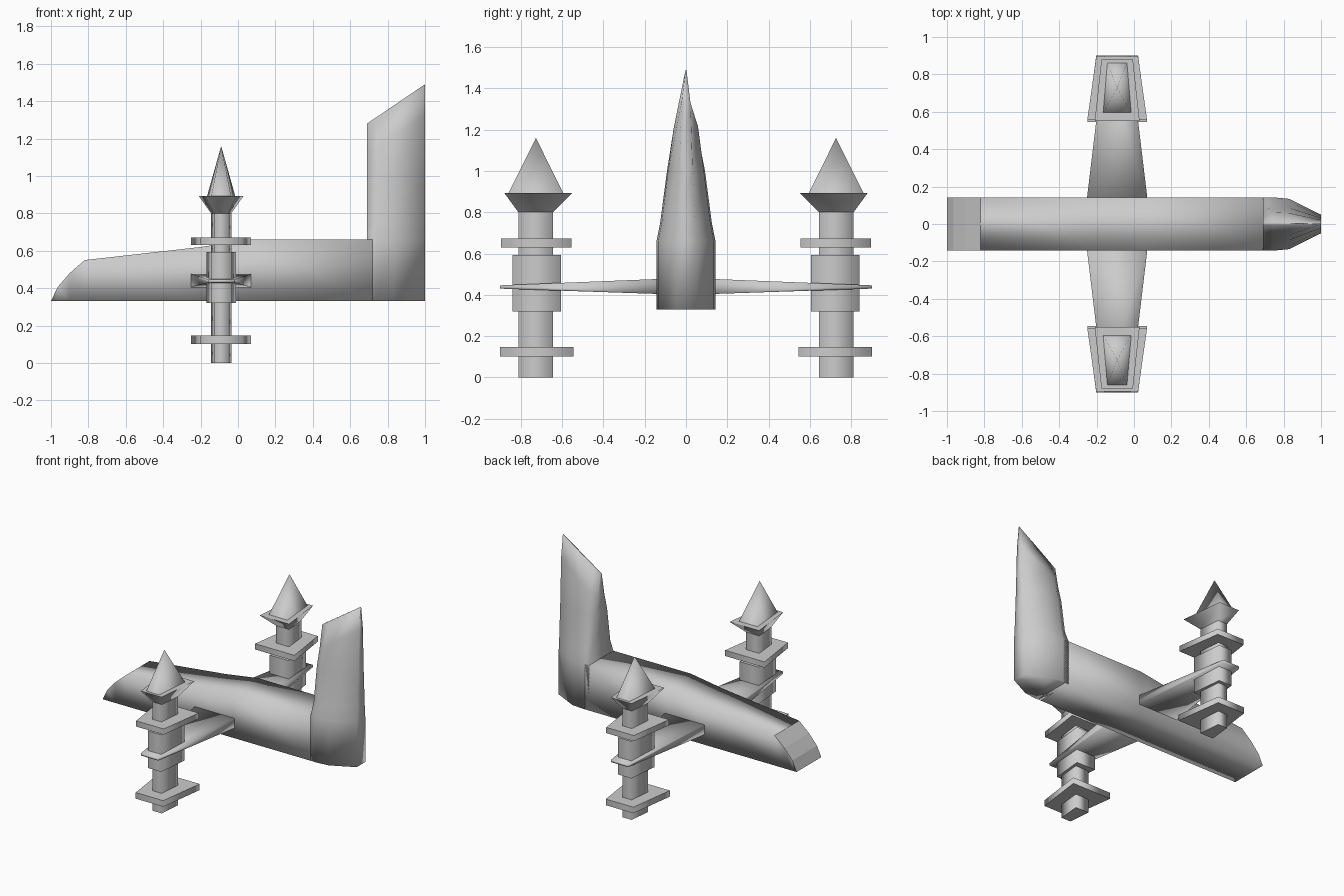
import bpy, bmesh

if "Cube" in bpy.data.objects:
    bpy.data.objects.remove(bpy.data.objects["Cube"])


def loft(name, rings, crease_rings=False, flat_test=None, mirror=False):
    """Skin a list of equal-length point rings and cap both ends."""
    bm = bmesh.new()
    loops = [[bm.verts.new(p) for p in ring] for ring in rings]
    n = len(loops[0])
    ring_edges = []
    for a, b in zip(loops, loops[1:]):
        for i in range(n):
            j = (i + 1) % n
            bm.faces.new((a[i], a[j], b[j], b[i]))
    bm.faces.new(loops[0])
    bm.faces.new(loops[-1])
    if crease_rings:
        for loop in loops:
            for i in range(n):
                ring_edges.append(bm.edges.get((loop[i], loop[(i + 1) % n])))
    for f in bm.faces:
        f.smooth = True
    for e in ring_edges:
        e.smooth = False
    bmesh.ops.remove_doubles(bm, verts=bm.verts, dist=0.0005)
    bmesh.ops.recalc_face_normals(bm, faces=bm.faces)
    if flat_test:
        for f in bm.faces:
            if flat_test(f):
                f.smooth = False
    mesh = bpy.data.meshes.new(name)
    bm.to_mesh(mesh)
    bm.free()
    obj = bpy.data.objects.new(name, mesh)
    bpy.context.collection.objects.link(obj)
    if mirror:
        mod = obj.modifiers.new("Mirror", 'MIRROR')
        mod.use_axis = (False, True, False)
    return obj


# Fuselage: flat-bottomed body with a slanted windshield nose
HALF, FLOOR = 0.143, 0.33
top_line = [(-1.0, 0.33), (-0.965, 0.405), (-0.9, 0.48), (-0.82, 0.55),
            (-0.2, 0.62), (0.06, 0.66), (0.72, 0.66)]
loft("fuselage",
     [[(x, -HALF, FLOOR), (x, HALF, FLOOR), (x, HALF, z), (x, -HALF, z)]
      for x, z in top_line],
     flat_test=lambda f: f.calc_center_median().x < -0.83 and f.normal.z > 0.3)

# Tail fin: column tapering to a slanted ridge
plan = [(0.69, 1.0), (0.74, 1.0), (0.83, 0.94), (1.0, 0.35)]


def fin_ring(level, half, front=None):
    """Level is a height, or an offset below the slanted ridge if negative."""
    pts = []
    for side in (-1, 1):
        row = plan if side < 0 else plan[::-1]
        for x, w in row:
            ridge = 1.28 + (x - 0.69) * 0.21 / 0.31
            z = level if level > 0 else ridge + level
            k = front if (front is not None and x < 0.7) else w
            pts.append((x, side * half * k, z))
    return pts


loft("tail_fin", [fin_ring(0.33, 0.143), fin_ring(0.66, 0.143),
                  fin_ring(0.75, 0.125, 0.85), fin_ring(1.0, 0.092, 0.75),
                  fin_ring(-0.16, 0.062, 0.6), fin_ring(0 - 1e-6, 0.006)])


# Wings: thin tapered slabs
def wing_ring(y, half_chord, z0, z1):
    x0, x1 = -0.09 - half_chord, -0.09 + half_chord
    return [(x0, y, z0), (x1, y, z0), (x1, y, z1), (x0, y, z1)]


loft("wing", [wing_ring(0.10, 0.166, 0.403, 0.478),
              wing_ring(0.90, 0.070, 0.43, 0.446)], mirror=True)


# Wingtip towers: stacked trapezoid sections, wider on the inner side
def tower_ring(z, inner, outer, half):
    taper = half * 0.7
    return [(-0.09 - half, inner, z), (-0.09 + half, inner, z),
            (-0.09 + taper, outer, z), (-0.09 - taper, outer, z)]


COLUMN = (0.645, 0.812, 0.054)
BLOCK = (0.605, 0.84, 0.078)
PLATE = (0.545, 0.9, 0.16)
UPPER = (0.555, 0.895, 0.16)
sections = [
    (0.0, COLUMN), (0.102, COLUMN),
    (0.102, PLATE), (0.147, PLATE),
    (0.147, COLUMN), (0.32, COLUMN),
    (0.32, BLOCK), (0.592, BLOCK),
    (0.592, COLUMN), (0.63, COLUMN),
    (0.63, UPPER), (0.672, UPPER),
    (0.672, COLUMN), (0.80, COLUMN),
    (0.893, (0.55, 0.88, 0.12)),
    (0.893, (0.595, 0.86, 0.075)),
    (1.16, (0.727, 0.727, 0.0)),
]
loft("wingtip_tower", [tower_ring(z, *s) for z, s in sections],
     crease_rings=True, mirror=True)
